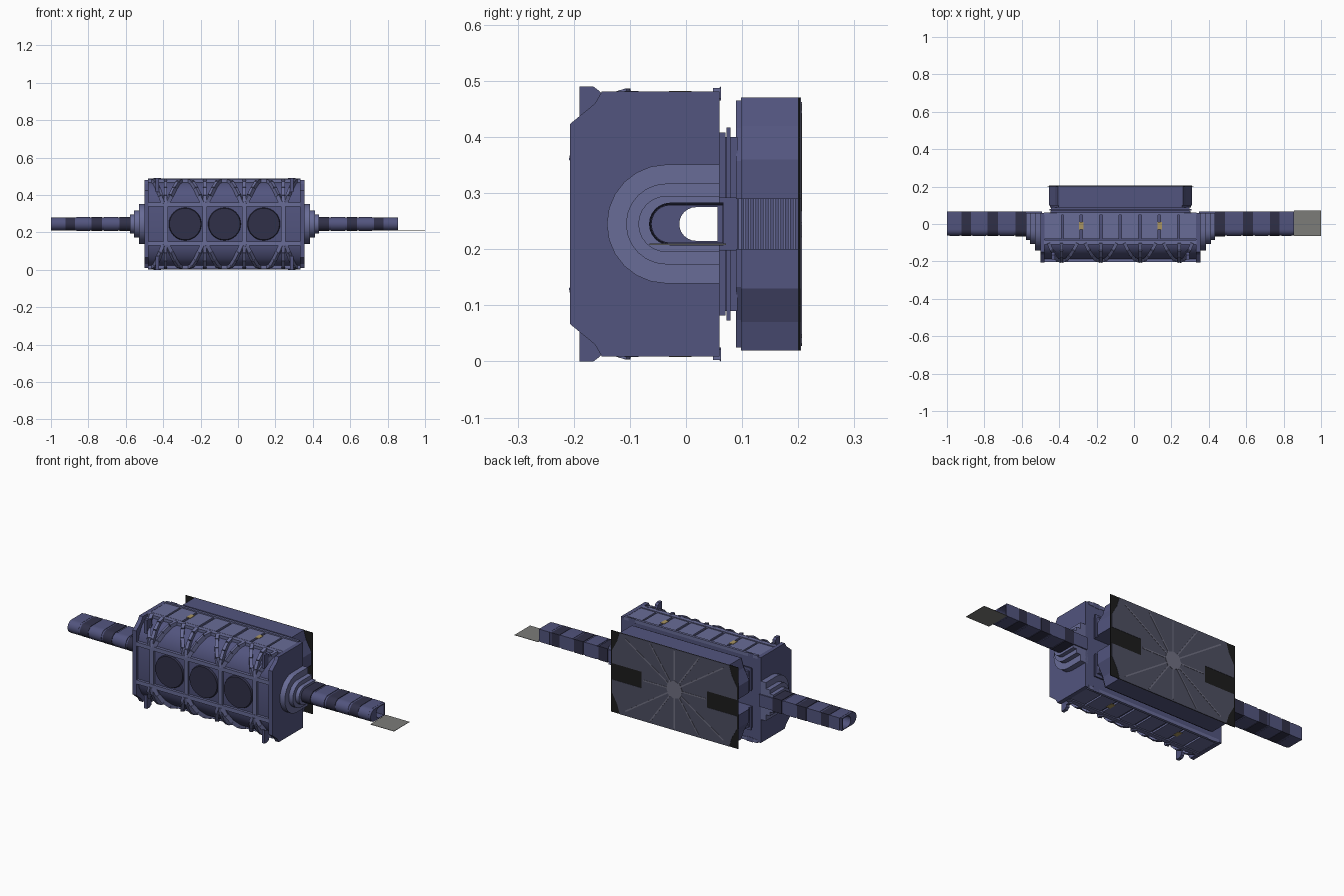
import bpy, bmesh, math
from mathutils import Vector, Matrix

if "Cube" in bpy.data.objects:
    bpy.data.objects.remove(bpy.data.objects["Cube"])

XC, ZC = -0.0725, 0.245          # symmetry planes of the ship

def mat(name, c):
    m = bpy.data.materials.new(name)
    m.diffuse_color = (*c, 1)
    m.use_nodes = True
    m.node_tree.nodes["Principled BSDF"].inputs["Base Color"].default_value = m.diffuse_color
    return m

HULL = mat("hull_blue", (0.085, 0.09, 0.21))
TRIM = mat("trim_blue", (0.14, 0.15, 0.31))
DARK = mat("dark_panel", (0.03, 0.03, 0.065))
BLACK = mat("black", (0.012, 0.012, 0.012))
PANEL = mat("panel_grey", (0.075, 0.078, 0.12))
PALE = mat("pale_lines", (0.16, 0.16, 0.22))
GREY = mat("card_grey", (0.2, 0.2, 0.19))
GOLD = mat("lamp_gold", (0.4, 0.3, 0.12))

def finish(name, bm, m, smooth=None):
    bmesh.ops.recalc_face_normals(bm, faces=bm.faces)
    me = bpy.data.meshes.new(name)
    bm.to_mesh(me)
    bm.free()
    o = bpy.data.objects.new(name, me)
    bpy.context.collection.objects.link(o)
    me.materials.append(m)
    if smooth:
        bpy.context.view_layer.objects.active = o
        o.select_set(True)
        bpy.ops.object.shade_smooth_by_angle(angle=math.radians(smooth))
        o.select_set(False)
    return o

def add_prism(bm, pts, a, b, axis='X', taper=1.0):
    """axis X: pts are (y, dz); axis Y: pts are (dx, dz)"""
    rings = []
    for t, k in ((a, 1.0), (b, taper)):
        rings.append([bm.verts.new((t, p * k, ZC + q * k) if axis == 'X' else (XC + p * k, t, ZC + q * k))
                      for p, q in pts])
    bm.faces.new(rings[0])
    bm.faces.new(rings[1][::-1])
    n = len(pts)
    for i in range(n):
        bm.faces.new((rings[0][i], rings[1][i], rings[1][(i + 1) % n], rings[0][(i + 1) % n]))

def add_box(bm, x0, x1, y0, y1, z0, z1):
    m = Matrix.Translation(((x0 + x1) / 2, (y0 + y1) / 2, (z0 + z1) / 2)) @ Matrix.Diagonal((x1 - x0, y1 - y0, z1 - z0, 1))
    bmesh.ops.create_cube(bm, size=1, matrix=m)

def add_beam(bm, p, q, w, h):
    p, q = Vector(p), Vector(q)
    d = q - p
    m = Matrix.Translation((p + q) / 2) @ d.to_track_quat('Z', 'Y').to_matrix().to_4x4()
    bmesh.ops.create_cube(bm, size=1, matrix=m @ Matrix.Diagonal((w, h, d.length, 1)))

def stadium(h, back=0.06, cy=-0.035, n=12):
    """U shape with round front and flat back, half height h"""
    arc = [(cy - h * math.sin(math.pi * i / n), h * math.cos(math.pi * i / n)) for i in range(n + 1)]
    return [(back, h)] + arc + [(back, -h)]

def mirror_z(half):
    return half + [(y, -z) for y, z in reversed(half)]

# tunnel cutter that leaves the ship open along its length
bm = bmesh.new()
add_prism(bm, stadium(0.03, 0.056, 0.018), -1.1, 1.1)
tunnel = finish("tunnel_cutter", bm, DARK)
tunnel.hide_render = True
tunnel.hide_set(True)

def drill(o):
    b = o.modifiers.new("tunnel", 'BOOLEAN')
    b.operation, b.object, b.solver = 'DIFFERENCE', tunnel, 'EXACT'

# main hull with rounded front shoulders
CURVE = [(-0.095, 0.226), (-0.13, 0.215), (-0.16, 0.185), (-0.182, 0.145), (-0.19, 0.105)]
bm = bmesh.new()
add_prism(bm, mirror_z([(0.06, 0.226)] + CURVE), -0.48, 0.335)
drill(finish("hull", bm, HULL, 30))

# end frames
bm = bmesh.new()
END = mirror_z([(0.06, 0.236), (-0.15, 0.236), (-0.162, 0.215), (-0.207, 0.178)])
for s in (-1, 1):
    add_prism(bm, END, XC + s * 0.405, XC + s * 0.4275)
drill(finish("end_frames", bm, HULL))

# stepped round collars around the arm roots
for name, h, a, b in (("collar_outer", 0.106, 0.41, 0.458), ("collar_middle", 0.072, 0.458, 0.483),
                      ("collar_inner", 0.05, 0.483, 0.505)):
    bm = bmesh.new()
    for s in (-1, 1):
        add_prism(bm, stadium(h), XC + s * a, XC + s * b)
    drill(finish(name, bm, TRIM, 30))

# arms with raised sleeves
for side, s in (("left", -1), ("right", 1)):
    bm = bmesh.new()
    add_prism(bm, stadium(0.034, 0.066, -0.028), XC + s * 0.42, XC + s * 0.927)
    drill(finish(side + "_arm", bm, HULL, 30))
    for i, (a, b) in enumerate(((0.505, 0.56), (0.57, 0.645), (0.655, 0.71), (0.72, 0.79), (0.80, 0.85), (0.86, 0.915))):
        bm = bmesh.new()
        add_prism(bm, stadium(0.038 - 0.0006 * i, 0.067, -0.028), XC + s * a, XC + s * b)
        drill(finish(f"{side}_arm_sleeve_{i + 1}", bm, HULL if i % 2 else DARK, 30))

# front rails, bay ribs and shoulder trusses
BAYS = [XC - 0.21, XC, XC + 0.21]
RIBS = [XC + d for d in (-0.315, -0.105, 0.105, 0.315)]
bm = bmesh.new()
for s in (-1, 1):
    z = ZC + s * 0.105
    add_box(bm, -0.48, 0.335, -0.204, -0.185, z - 0.011, z + 0.011)
    z = ZC + s * 0.226
    add_box(bm, -0.48, 0.335, -0.11, -0.085, z - 0.011, z + 0.011)
for x in RIBS:
    add_box(bm, x - 0.012, x + 0.012, -0.202, -0.185, ZC - 0.11, ZC + 0.11)
finish("front_rails", bm, TRIM)

bm = bmesh.new()
ends = RIBS + [XC - 0.405, XC + 0.405]
legs = [(x, x) for x in RIBS]
for c in BAYS:
    legs += [(c - 0.095, c - 0.02), (c + 0.095, c + 0.02)]
legs += [(RIBS[0] - 0.01, XC - 0.385), (RIBS[3] + 0.01, XC + 0.385)]
for s in (-1, 1):
    for x0, x1 in legs:
        path = []
        for i, (y, z) in enumerate(reversed(CURVE)):
            t = i / (len(CURVE) - 1)
            path.append((x0 + (x1 - x0) * t, y - 0.006, ZC + s * (z + 0.005)))
        for p, q in zip(path, path[1:]):
            add_beam(bm, p, q, 0.018, 0.022)
finish("shoulder_trusses", bm, TRIM)

# round covers in the front bays
bm = bmesh.new()
for x in BAYS:
    m = Matrix.Translation((x, -0.192, ZC)) @ Matrix.Rotation(math.pi / 2, 4, 'X')
    bmesh.ops.create_cone(bm, cap_ends=True, segments=32, radius1=0.09, radius2=0.084, depth=0.016, matrix=m)
finish("round_covers", bm, DARK, 30)

# top and bottom deck panels with lamps
bm, lamps = bmesh.new(), bmesh.new()
for s in (-1, 1):
    for x in [XC + d for d in (-0.36, -0.26, -0.157, -0.052, 0.052, 0.157, 0.26, 0.36)]:
        z = ZC + s * 0.228
        add_box(bm, x - 0.045, x + 0.045, -0.08, 0.05, z - 0.007, z + 0.007)
    for x in BAYS[::2]:
        add_box(lamps, x - 0.012, x + 0.012, -0.03, 0.01, ZC + s * 0.235 - 0.002, ZC + s * 0.235 + 0.002)
    add_box(bm, -0.48, 0.335, 0.048, 0.062, ZC + s * 0.233 - 0.009, ZC + s * 0.233 + 0.009)
finish("deck_panels", bm, TRIM)
finish("deck_lamps", lamps, GOLD)

# corner hooks on the shoulders
bm = bmesh.new()
for sx in (-1, 1):
    for s in (-1, 1):
        hook = [(-0.19, s * 0.17), (-0.19, s * 0.245), (-0.165, s * 0.245), (-0.152, s * 0.235), (-0.14, s * 0.19)]
        x = XC + sx * 0.36
        add_prism(bm, hook, x - 0.009, x + 0.009)
        tip = [(0.04, s * 0.225), (0.062, s * 0.245), (0.062, s * 0.22)]
        add_prism(bm, tip, x - 0.02, x + 0.02)
finish("corner_hooks", bm, HULL)

# neck plates between hull and back block
bm = bmesh.new()
for y0, y1, h, w in ((0.06, 0.07, 0.163, 0.375), (0.072, 0.079, 0.172, 0.38), (0.07, 0.092, 0.155, 0.37)):
    outline = [(w, h), (w, 0.046), (0.25, 0.046), (0.25, -0.046), (w, -0.046), (w, -h)]
    add_prism(bm, outline + [(-x, z) for x, z in reversed(outline)], y0, y1, 'Y')
finish("neck_plates", bm, HULL)

# back block with slotted ends
HALF = [(0.335, 0.225), (0.35, 0.175), (0.383, 0.115), (0.383, 0.045), (0.2, 0.045)]
HALF += [(x, -z) for x, z in reversed(HALF)]
BLOCK = HALF + [(-x, z) for x, z in reversed(HALF)]
bm = bmesh.new()
add_prism(bm, BLOCK, 0.098, 0.2, 'Y')
add_prism(bm, [(x * 0.985, z * (0.98 if abs(z) > 0.05 else 1)) for x, z in BLOCK], 0.089, 0.098, 'Y')
finish("back_block", bm, HULL)

# grooved floor of the end slots
bm = bmesh.new()
for s in (-1, 1):
    x = XC + s * 0.203
    for i in range(12):
        y = 0.096 + i * 0.0088
        add_box(bm, x - 0.006, x + 0.006, y - 0.0025, y + 0.0025, ZC - 0.045, ZC + 0.045)
finish("slot_grooves", bm, TRIM)

# black back plate and its grey inlay
bm = bmesh.new()
add_box(bm, XC - 0.39, XC + 0.39, 0.2, 0.2035, ZC - 0.225, ZC + 0.225)
finish("back_plate", bm, BLACK)
bm = bmesh.new()
add_prism(bm, BLOCK, 0.2035, 0.205, 'Y')
finish("back_inlay", bm, PANEL)

# star lines and centre disc on the back
bm = bmesh.new()
for dx, dz in ((0.19, 0), (0.3, 0.2), (0.15, 0.215), (0, 0.215), (-0.15, 0.215), (-0.3, 0.2)):
    add_beam(bm, (XC - dx, 0.2055, ZC - dz), (XC + dx, 0.2055, ZC + dz), 0.007, 0.0018) if dx == 0 else \
        add_beam(bm, (XC - dx, 0.2055, ZC - dz), (XC + dx, 0.2055, ZC + dz), 0.0018, 0.007)
m = Matrix.Translation((XC, 0.206, ZC)) @ Matrix.Rotation(math.pi / 2, 4, 'X')
bmesh.ops.create_cone(bm, cap_ends=True, segments=8, radius1=0.05, radius2=0.05, depth=0.002, matrix=m)
finish("back_star", bm, PALE)

# flat card beyond the right arm
bm = bmesh.new()
add_box(bm, 0.855, 1.0, -0.065, 0.071, 0.208, 0.21)
finish("end_card", bm, GREY)
